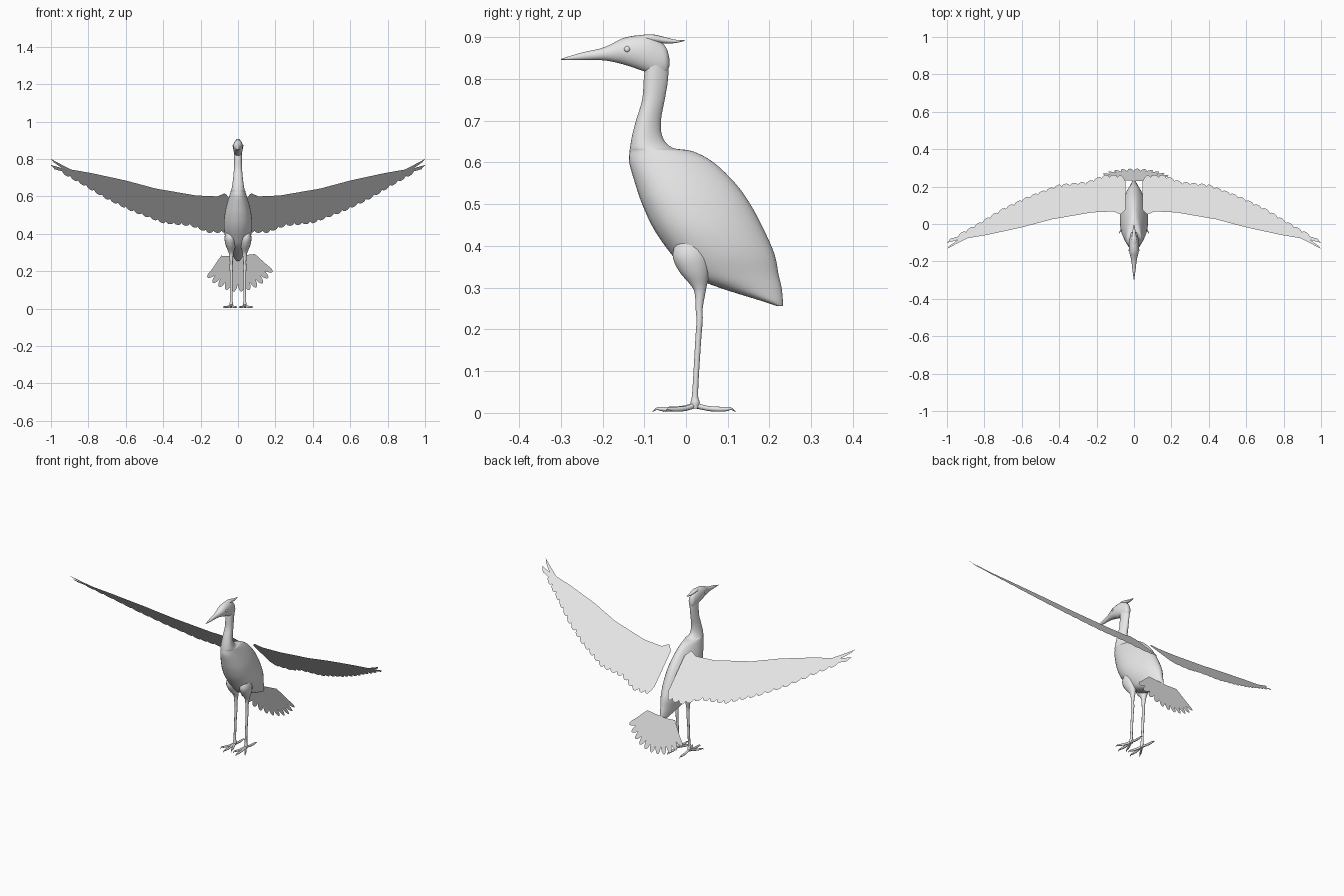
import bpy, bmesh, math
from mathutils import Vector

cube = bpy.data.objects.get("Cube")
if cube:
    bpy.data.objects.remove(cube)

grey = bpy.data.materials.new("plain_grey")
grey.use_nodes = True
colour = (0.8, 0.8, 0.8, 1)
grey.diffuse_color = colour
grey.node_tree.nodes["Principled BSDF"].inputs["Base Color"].default_value = colour


def make(name, verts, faces, mirror=False, smooth=True):
    bm = bmesh.new()
    vs = [bm.verts.new(v) for v in verts]
    for f in faces:
        bm.faces.new([vs[i] for i in f])
    bmesh.ops.recalc_face_normals(bm, faces=bm.faces)
    mesh = bpy.data.meshes.new(name)
    bm.to_mesh(mesh)
    bm.free()
    mesh.materials.append(grey)
    obj = bpy.data.objects.new(name, mesh)
    bpy.context.collection.objects.link(obj)
    if mirror:
        obj.modifiers.new("Mirror", "MIRROR").use_mirror_merge = False
    if smooth:
        for p in mesh.polygons:
            p.use_smooth = True
    return obj


def spline(rows, steps):
    """Catmull-Rom interpolation through rows of values."""
    rows = [Vector(r) for r in rows]
    ext = [rows[0]] + rows + [rows[-1]]
    out = []
    for a, b, c, d in zip(ext, ext[1:], ext[2:], ext[3:]):
        for k in range(steps):
            t = k / steps
            out.append(0.5 * (2 * b + (c - a) * t + (2 * a - 5 * b + 4 * c - d) * t * t
                              + (3 * b - a - 3 * c + d) * t ** 3))
    return out + [rows[-1]]


def loft(name, sections, along, sides=24, steps=4, mirror=False, pinch=0.0):
    """Oval rings: position, low edge, high edge, half width, centre x."""
    verts, faces = [], []
    rings = spline(sections, steps)
    for pos, lo, hi, w, cx in rings:
        for i in range(sides):
            a = math.tau * i / sides
            c = math.cos(a)
            x = cx + w * math.sin(a) * (1 + pinch * c)
            s = (lo + hi) / 2 - (hi - lo) / 2 * c
            verts.append((x, s, pos) if along == "z" else (x, pos, s))
    for r in range(len(rings) - 1):
        for i in range(sides):
            j = (i + 1) % sides
            faces.append((r * sides + i, r * sides + j, (r + 1) * sides + j, (r + 1) * sides + i))
    last = (len(rings) - 1) * sides
    faces += [tuple(range(sides)), tuple(range(last, last + sides))]
    return make(name, verts, faces, mirror)


def lerp(table, x):
    for (x0, y0), (x1, y1) in zip(table, table[1:]):
        if x <= x1:
            return y0 + (y1 - y0) * (x - x0) / (x1 - x0)
    return table[-1][1]


# Neck and body in one flowing form
loft("neck_and_body", [
    (0.85, -0.095, -0.042, 0.020, 0),
    (0.80, -0.101, -0.043, 0.020, 0),
    (0.75, -0.105, -0.051, 0.021, 0),
    (0.70, -0.120, -0.060, 0.025, 0),
    (0.66, -0.130, -0.056, 0.030, 0),
    (0.635, -0.134, -0.032, 0.035, 0),
    (0.627, -0.135, 0.015, 0.038, 0),
    (0.60, -0.136, 0.066, 0.046, 0),
    (0.55, -0.122, 0.118, 0.060, 0),
    (0.50, -0.105, 0.154, 0.070, 0),
    (0.44, -0.077, 0.186, 0.074, 0),
    (0.38, -0.035, 0.212, 0.066, 0),
    (0.33, 0.010, 0.222, 0.050, 0),
    (0.30, 0.080, 0.229, 0.036, 0),
    (0.27, 0.175, 0.232, 0.020, 0),
    (0.256, 0.218, 0.232, 0.008, 0)], "z", 32, pinch=0.25)

# Head and beak
loft("head_and_beak", [
    (-0.040, 0.830, 0.850, 0.006, 0),
    (-0.048, 0.812, 0.876, 0.016, 0),
    (-0.070, 0.806, 0.895, 0.022, 0),
    (-0.100, 0.818, 0.905, 0.026, 0),
    (-0.147, 0.834, 0.899, 0.025, 0),
    (-0.180, 0.842, 0.883, 0.018, 0),
    (-0.205, 0.845, 0.873, 0.013, 0),
    (-0.250, 0.845, 0.863, 0.008, 0),
    (-0.300, 0.846, 0.848, 0.001, 0)], "y")

# Crest plume at the back of the head
loft("crest", [
    (-0.130, 0.890, 0.902, 0.008, 0),
    (-0.085, 0.888, 0.907, 0.014, 0),
    (-0.050, 0.885, 0.900, 0.010, 0),
    (-0.025, 0.886, 0.894, 0.006, 0),
    (-0.003, 0.891, 0.893, 0.001, 0)], "y", 12)

# Eyes and eyelids
for name, build in (("eyes", lambda: bpy.ops.mesh.primitive_uv_sphere_add(
        segments=16, ring_count=10, radius=0.008, location=(0, 0, 0))),
                    ("eyelids", lambda: bpy.ops.mesh.primitive_torus_add(
        major_segments=20, minor_segments=8, major_radius=0.008, minor_radius=0.002,
        location=(0, 0, 0), rotation=(0, math.pi / 2, 0)))):
    build()
    eye = bpy.context.object
    eye.name = name
    bpy.ops.object.transform_apply(location=True, rotation=True, scale=True)
    for v in eye.data.vertices:
        v.co += Vector((0.021, -0.141, 0.871))
    eye.data.materials.append(grey)
    bpy.ops.object.shade_smooth()
    eye.modifiers.new("Mirror", "MIRROR").use_mirror_merge = False

# Legs with feathered thighs
loft("legs", [
    (0.43, -0.015, 0.040, 0.020, 0.040),
    (0.38, -0.032, 0.054, 0.030, 0.042),
    (0.34, -0.017, 0.056, 0.026, 0.040),
    (0.305, 0.012, 0.050, 0.015, 0.037),
    (0.285, 0.021, 0.046, 0.011, 0.036),
    (0.25, 0.023, 0.040, 0.008, 0.036),
    (0.22, 0.025, 0.040, 0.009, 0.036),
    (0.17, 0.022, 0.036, 0.007, 0.036),
    (0.05, 0.015, 0.029, 0.007, 0.036),
    (0.025, 0.011, 0.033, 0.010, 0.036),
    (0.010, 0.014, 0.030, 0.008, 0.036)], "z", 16, mirror=True)

# Toes ending in curved claws
toes = {"middle_toe": (0.040, -0.080), "outer_toe": (0.080, -0.050),
        "inner_toe": (0.006, -0.055), "hind_toe": (0.040, 0.118)}
for name, (tx, ty) in toes.items():
    rows = []
    for t, z, r in ((0, 0.018, 0.007), (0.3, 0.011, 0.006), (0.55, 0.009, 0.006),
                    (0.78, 0.009, 0.005), (0.9, 0.010, 0.003), (1, 0.003, 0.001)):
        rows.append((0.022 + (ty - 0.022) * t, max(0, z - r), z + r, r, 0.036 + (tx - 0.036) * t))
    loft(name + "s", rows, "y", 10, 3, mirror=True)

# Wings: flat feathered sheets on one slanted plane
top_edge = [(0.045, 0.59), (0.07, 0.617), (0.11, 0.60), (0.225, 0.605), (0.44, 0.642),
            (0.6, 0.685), (0.785, 0.725), (0.89, 0.743), (0.94, 0.768)]
low_edge = [(0.045, 0.43), (0.07, 0.405), (0.16, 0.405), (0.25, 0.44), (0.40, 0.455),
            (0.57, 0.52), (0.705, 0.585), (0.83, 0.66), (0.94, 0.722)]
columns, feathers = 126, 21


def on_wing(x, z):
    return (x, 0.667 - z, z)


verts, faces = [], []
for i in range(columns + 1):
    x = 0.045 + 0.895 * i / columns
    scallop = 0.012 * (1 - abs(math.sin(math.pi * feathers * i / columns)) ** 0.6)
    z0, z1 = lerp(low_edge, x) + scallop, lerp(top_edge, x)
    verts += [on_wing(x, z0), on_wing(x, (z0 + z1) / 2), on_wing(x, z1)]
    if i:
        k = 3 * i
        faces += [(k - 3, k, k + 1, k - 2), (k - 2, k + 1, k + 2, k - 1)]
# Split feathers at each wing tip
k = 3 * columns
verts += [on_wing(1.0, 0.80), on_wing(0.985, 0.782), on_wing(1.0, 0.768), on_wing(0.98, 0.745)]
n = len(verts)
faces += [(k + 1, n - 3, n - 4, k + 2), (k, n - 1, n - 2, k + 1)]
make("wings", verts, faces, mirror=True, smooth=False)

# Tail: fan of rounded feathers
verts = [(0, 0.25)] + [(-0.09, 0.283), (-0.03, 0.28), (0.03, 0.285), (0.09, 0.292)]
count, per = 11, 8
for i in range(count * per + 1):
    a = math.radians(66 - 122 * i / (count * per))
    r = 0.172 + 0.04 * abs(math.sin(math.pi * i / per)) ** 0.7
    verts.append((r * math.sin(a), 0.302 - r * math.cos(a)))
rim = len(verts) - 1
faces = [(0, i + 1, (i + 1) % rim + 1) for i in range(rim)]
make("tail_fan", [(x, 0.23 + (0.285 - z) * 0.34, z) for x, z in verts], faces, smooth=False)
